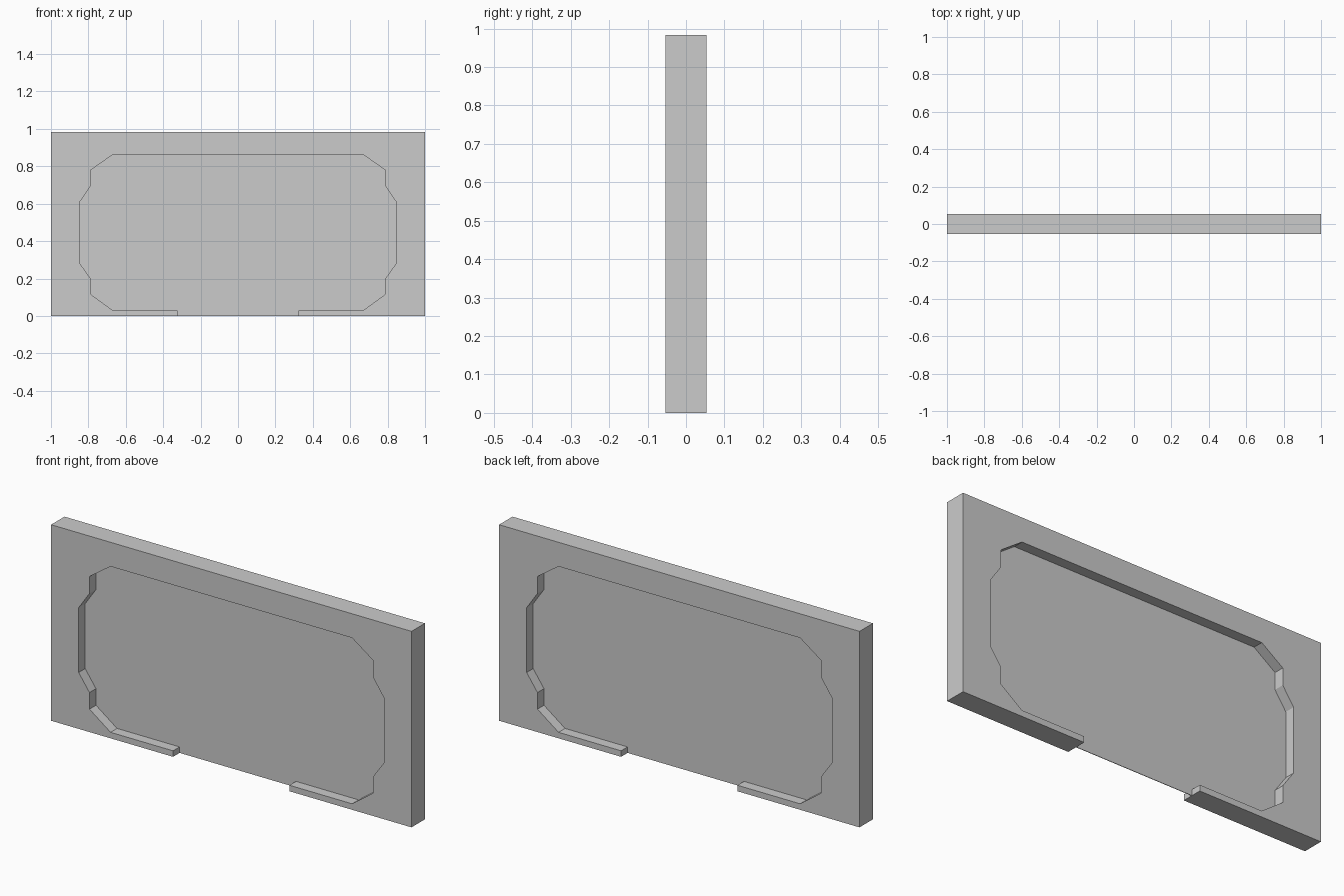
import bpy, bmesh

if "Cube" in bpy.data.objects:
    bpy.data.objects.remove(bpy.data.objects["Cube"])


def extruded_profile(name, points, depth):
    """Extrude an (x, z) outline along y, centred on y = 0."""
    bm = bmesh.new()
    face = bm.faces.new([bm.verts.new((x, -depth / 2, z)) for x, z in points])
    result = bmesh.ops.extrude_face_region(bm, geom=[face], use_keep_orig=True)
    moved = [v for v in result["geom"] if isinstance(v, bmesh.types.BMVert)]
    bmesh.ops.translate(bm, verts=moved, vec=(0, depth, 0))
    bmesh.ops.recalc_face_normals(bm, faces=bm.faces)
    mesh = bpy.data.meshes.new(name)
    bm.to_mesh(mesh)
    bm.free()
    obj = bpy.data.objects.new(name, mesh)
    bpy.context.collection.objects.link(obj)
    return obj


HEIGHT, DEPTH = 0.983, 0.106

# Right half of the notched opening, from the bottom gap up to the top edge
right = [(0.323, 0), (0.323, 0.03), (0.67, 0.03), (0.787, 0.115),
         (0.787, 0.198), (0.847, 0.283), (0.847, 0.608), (0.787, 0.695),
         (0.787, 0.78), (0.67, 0.862)]
left = [(-x, z) for x, z in reversed(right)]
opening = right + left

# Surrounding frame, open at the bottom centre
outer = [(-1, 0), (-1, HEIGHT), (1, HEIGHT), (1, 0)]
extruded_profile("frame", opening + outer, DEPTH)

# Thin panel set midway through the frame
extruded_profile("centre_panel", opening, 0.003)
